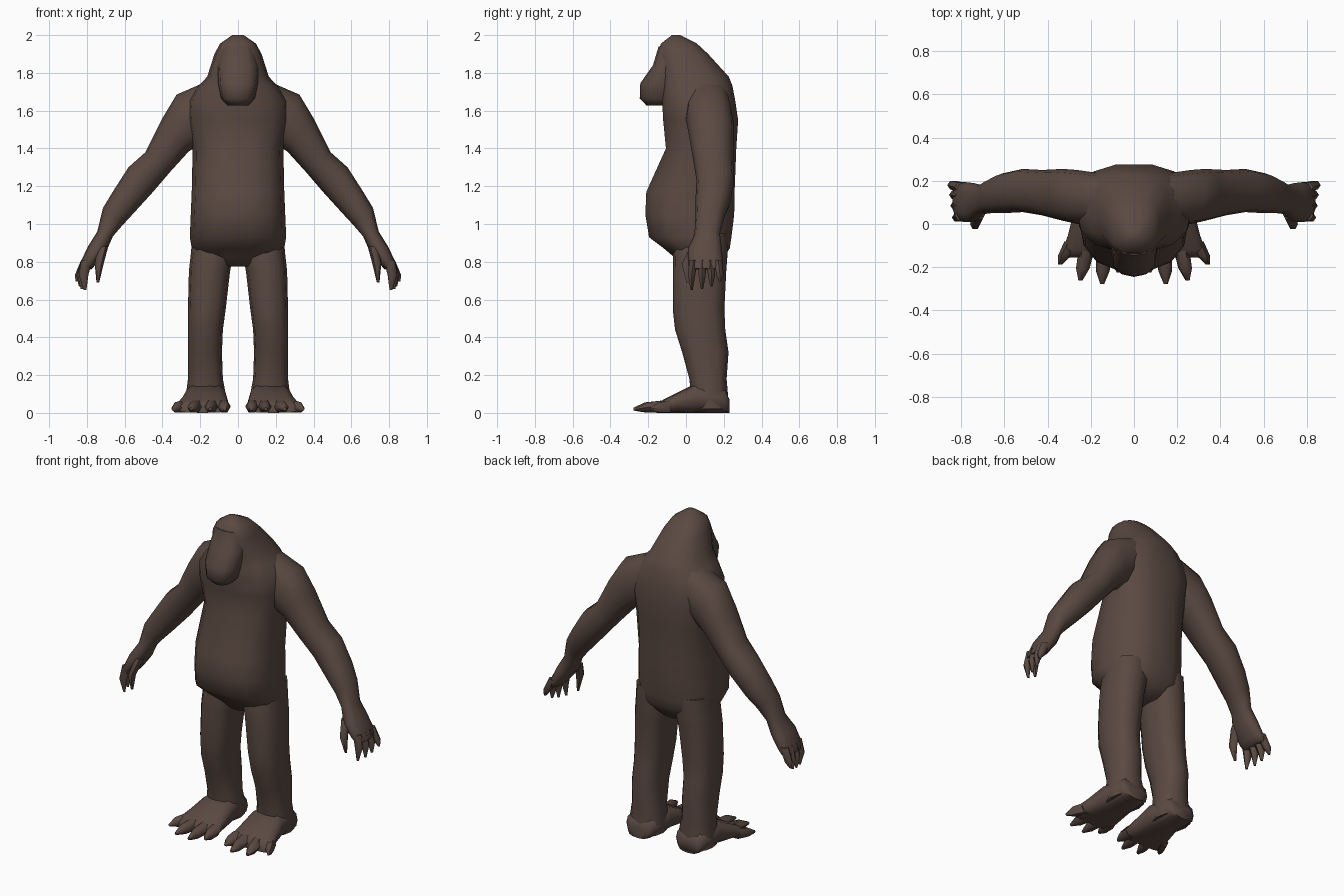
import bpy, bmesh, math
from mathutils import Vector

if "Cube" in bpy.data.objects:
    bpy.data.objects.remove(bpy.data.objects["Cube"])

fur = bpy.data.materials.new("dark_brown_fur")
fur.diffuse_color = (0.102, 0.066, 0.053, 1)
fur.use_nodes = True
fur.node_tree.nodes["Principled BSDF"].inputs["Base Color"].default_value = fur.diffuse_color


def spow(v, p):
    return math.copysign(abs(v) ** p, v)


def loft(name, rings, n=12, p=0.8, sx=1):
    """Skin a list of (centre, u, v) rounded cross-sections and cap the ends."""
    bm = bmesh.new()
    loops = []
    for c, u, v in rings:
        loop = []
        for i in range(n):
            a = 2 * math.pi * i / n
            q = Vector(c) + Vector(u) * spow(math.cos(a), p) + Vector(v) * spow(math.sin(a), p)
            loop.append(bm.verts.new((q.x * sx, q.y, q.z)))
        loops.append(loop)
    for a, b in zip(loops, loops[1:]):
        for i in range(n):
            j = (i + 1) % n
            bm.faces.new((a[i], a[j], b[j], b[i]))
    bm.faces.new(loops[0])
    bm.faces.new(loops[-1])
    bmesh.ops.recalc_face_normals(bm, faces=bm.faces)
    me = bpy.data.meshes.new(name)
    bm.to_mesh(me)
    bm.free()
    me.materials.append(fur)
    ob = bpy.data.objects.new(name, me)
    bpy.context.collection.objects.link(ob)
    bpy.ops.object.select_all(action='DESELECT')
    ob.select_set(True)
    bpy.context.view_layer.objects.active = ob
    bpy.ops.object.shade_smooth_by_angle(angle=math.radians(60))
    return ob


def level(z, x0, x1, y0, y1):
    """Horizontal cross-section."""
    return ((x0 + x1) / 2, (y0 + y1) / 2, z), ((x1 - x0) / 2, 0, 0), (0, (y1 - y0) / 2, 0)


def upright(y, x0, x1, z0, z1):
    """Cross-section facing the front."""
    return ((x0 + x1) / 2, y, (z0 + z1) / 2), ((x1 - x0) / 2, 0, 0), (0, 0, (z1 - z0) / 2)


def slanted(xo, zo, xi, zi, y0, y1):
    """Cross-section between an outer and an inner arm point."""
    return (((xo + xi) / 2, (y0 + y1) / 2, (zo + zi) / 2),
            ((xo - xi) / 2, 0, (zo - zi) / 2), (0, (y1 - y0) / 2, 0))


def digit(name, base, mid, tip, u, v, sx):
    """Tapered finger or toe; u and v are its half widths."""
    rings = [(q, Vector(u) * s, Vector(v) * s) for q, s in ((base, 1), (mid, 0.85), (tip, 0.25))]
    loft(name, rings, 6, 1, sx)


# torso, neck hump and skull: height, half width, front, back
TORSO = [(.775, .08, -.03, .16), (.82, .2, -.06, .2), (.87, .245, -.12, .235),
         (.93, .255, -.2, .245), (1.05, .25, -.22, .26), (1.17, .245, -.215, .262),
         (1.40, .24, -.11, .27), (1.55, .27, -.125, .28), (1.65, .265, -.13, .265),
         (1.73, .21, -.13, .25), (1.78, .163, -.14, .23), (1.9, .125, -.15, .12),
         (1.955, .095, -.135, .06), (2.0, .03, -.075, -.03)]
loft("torso_and_head", [level(z, -w, w, a, b) for z, w, a, b in TORSO], 14)

# long drooping muzzle
MUZZLE = [(1.628, .055, -.21, -.06), (1.665, .09, -.245, -.04), (1.745, .105, -.242, -.02),
          (1.84, .11, -.175, 0), (1.94, .085, -.145, 0)]
loft("muzzle", [level(z, -w, w, a, b) for z, w, a, b in MUZZLE])

# arm and palm: outer x, z, inner x, z, front, back
ARM = [(.13, 1.77, .12, 1.5, .0, .23), (.325, 1.685, .2, 1.42, .0, .25),
       (.40, 1.56, .26, 1.385, .015, .255), (.49, 1.38, .36, 1.275, .04, .25),
       (.58, 1.30, .45, 1.17, .055, .255), (.66, 1.175, .55, 1.06, .05, .235),
       (.715, 1.085, .61, .995, .05, .205), (.745, .96, .662, .935, .045, .18),
       (.795, .88, .695, .86, .01, .19), (.835, .795, .75, .79, .01, .195),
       (.84, .765, .775, .76, .02, .19)]
# leg: height, inner, outer, front, back
LEG = [(.95, .03, .24, -.05, .22), (.84, .025, .25, -.07, .22), (.75, .042, .26, -.07, .213),
       (.55, .065, .265, -.07, .203), (.44, .08, .265, -.058, .208), (.32, .085, .265, -.02, .225),
       (.18, .08, .265, .018, .215), (.1, .065, .275, .025, .222), (.02, .07, .275, .03, .225)]
# foot: y, inner, outer, top
FOOT = [(.23, .11, .24, .07), (.205, .075, .27, .13), (.05, .06, .28, .155),
        (-.05, .05, .305, .105), (-.12, .042, .33, .07), (-.155, .05, .325, .045)]
# finger: start y, tip x, y, z
FINGERS = [(.04, .81, .03, .65), (.085, .825, .085, .655), (.13, .835, .135, .668), (.17, .852, .18, .695)]
# toe: start x, y, tip x, y
TOES = [(.075, -.12, .07, -.225), (.14, -.13, .147, -.277), (.22, -.12, .248, -.262), (.285, -.08, .342, -.188)]

for side, sx in (("right", -1), ("left", 1)):
    loft(side + "_arm", [slanted(*r) for r in ARM], 12, .85, sx)
    loft(side + "_leg", [level(*r) for r in LEG], 12, .8, sx)
    loft(side + "_foot", [upright(y, a, b, 0, t) for y, a, b, t in FOOT], 12, .7, sx)

    # fingers and thumb
    for k, (y, tx, ty, tz) in enumerate(FINGERS):
        digit(f"{side}_finger_{k + 1}", (.80, y, .81), ((.825 + tx) / 2, ty, .73), (tx, ty, tz),
              (.03, 0, 0), (0, .026, 0), sx)
    digit(side + "_thumb", (.715, .05, .88), (.735, .0, .79), (.742, .01, .69),
          (.028, 0, 0), (0, .032, 0), sx)

    # toes
    for k, (bx, by, tx, ty) in enumerate(TOES):
        mid = (bx * .4 + tx * .6, by * .4 + ty * .6, .029)
        digit(f"{side}_toe_{k + 1}", (bx, by, .034), mid, (tx, ty, .02),
              (.037, 0, 0), (0, 0, .036), sx)
